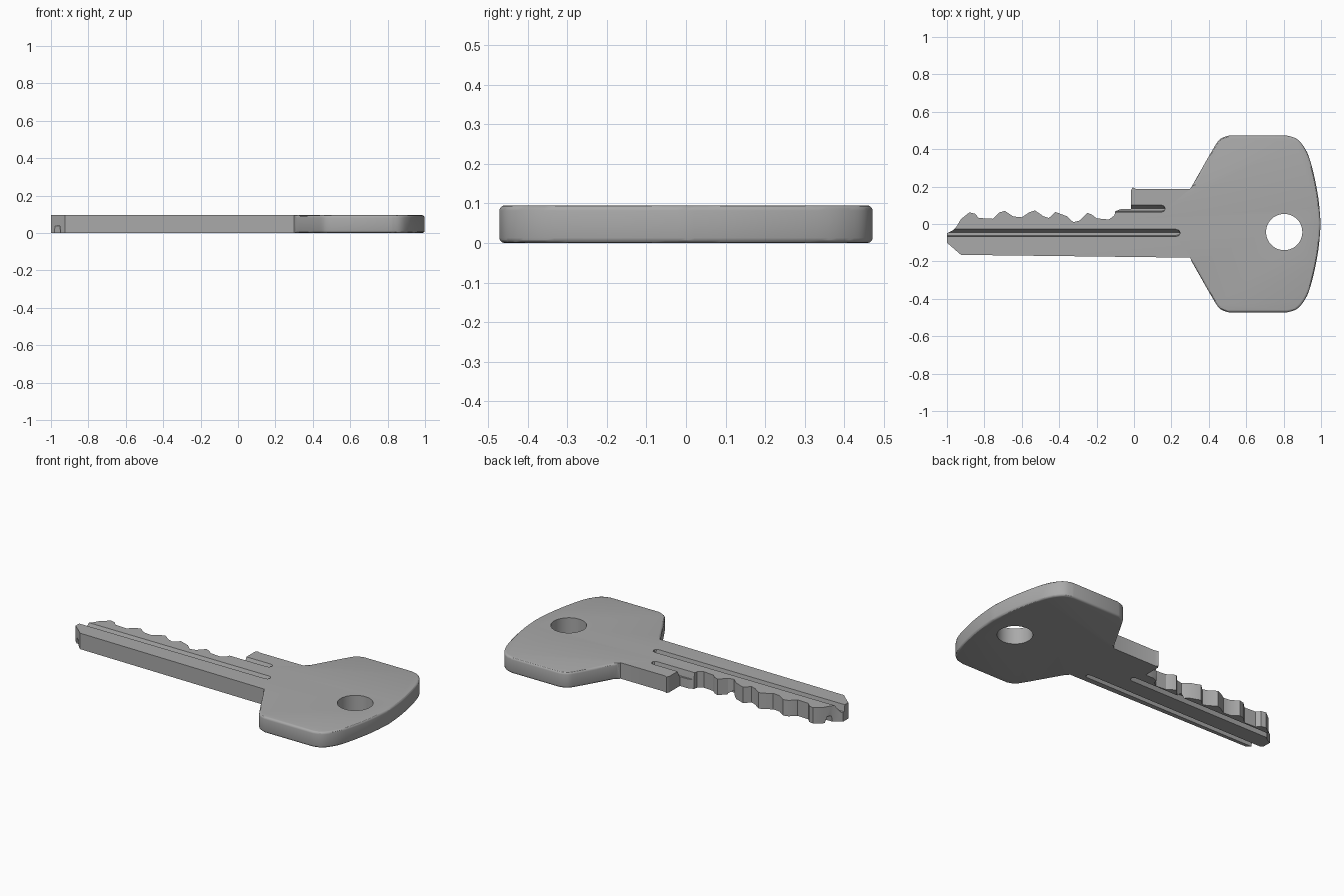
import bpy, bmesh, math
from mathutils import Vector

if "Cube" in bpy.data.objects:
    bpy.data.objects.remove(bpy.data.objects["Cube"])

H = 0.095  # key thickness

metal = bpy.data.materials.new("grey metal")
metal.diffuse_color = (0.4, 0.4, 0.4, 1)
metal.use_nodes = True
metal.node_tree.nodes["Principled BSDF"].inputs["Base Color"].default_value = metal.diffuse_color


def make_object(name, bm):
    bmesh.ops.recalc_face_normals(bm, faces=bm.faces)
    me = bpy.data.meshes.new(name)
    bm.to_mesh(me)
    bm.free()
    ob = bpy.data.objects.new(name, me)
    bpy.context.collection.objects.link(ob)
    me.materials.append(metal)
    return ob


def smooth_curve(pts, n=4):
    """Catmull-Rom interpolation through 2D points."""
    p = [Vector(q) for q in pts]
    p = [p[0]] + p + [p[-1]]
    out = []
    for i in range(1, len(p) - 2):
        a, b, c, d = p[i - 1:i + 3]
        for k in range(n):
            t = k / n
            out.append(0.5 * (2 * b + (c - a) * t + (2 * a - 5 * b + 4 * c - d) * t * t
                              + (3 * b - a - 3 * c + d) * t ** 3))
    return [tuple(v) for v in out] + [tuple(pts[-1])]


# head outline: upper half, mirrored to the lower half
neck = smooth_curve([(0.31, 0.203), (0.345, 0.265), (0.43, 0.413), (0.462, 0.455), (0.505, 0.472)], 3)
bow = smooth_curve([(0.82, 0.472), (0.865, 0.458), (0.90, 0.425), (0.935, 0.36),
                    (0.967, 0.24), (0.988, 0.12), (0.998, 0)], 4)
upper = neck + bow
lower = [(x, -y) for x, y in upper]

# cut edge of the blade, from the shoulder to the tip
teeth = [(0.30, 0.188), (0.01, 0.188), (-0.008, 0.196), (-0.016, 0.18), (-0.016, 0.08), (-0.07, 0.08),
         (-0.10, 0.068), (-0.105, 0.045), (-0.135, 0.024), (-0.20, 0.03), (-0.225, 0.05),
         (-0.25, 0.06), (-0.29, 0.018), (-0.325, 0.01), (-0.36, 0.042), (-0.42, 0.064),
         (-0.455, 0.032), (-0.485, 0.042), (-0.53, 0.073), (-0.56, 0.062), (-0.60, 0.036),
         (-0.645, 0.04), (-0.69, 0.07), (-0.72, 0.062), (-0.755, 0.028), (-0.83, 0.032),
         (-0.85, 0.055), (-0.88, 0.062), (-0.925, 0.026), (-0.95, -0.015), (-0.968, -0.034),
         (-1.0, -0.05), (-1.0, -0.10), (-0.925, -0.165), (0.30, -0.18)]
outline = teeth + lower + upper[::-1][1:]

# key body: extruded outline with rounded head rim
bm = bmesh.new()
base = bm.faces.new([bm.verts.new((x, y, 0)) for x, y in outline])
ext = bmesh.ops.extrude_face_region(bm, geom=[base])
bmesh.ops.translate(bm, vec=(0, 0, H), verts=[v for v in ext["geom"] if isinstance(v, bmesh.types.BMVert)])
rim = [e for e in bm.edges if all(v.co.x > 0.305 for v in e.verts)
       and abs(e.verts[0].co.z - e.verts[1].co.z) < 1e-5]
bmesh.ops.bevel(bm, geom=rim, offset=0.013, segments=3, profile=0.5, affect='EDGES')
key = make_object("key", bm)


# cutters
def groove(name, x0, x1, y0, y1, depth, top, s0=0.0, s1=0.0):
    """Long channel with sloped walls (s0, s1) and a tapered end at x1."""
    z_out, z_face, z_in = (H + 0.02, H, H - depth) if top else (-0.02, 0, depth)
    ym, w = (y0 + y1) / 2, 0.25
    prof = [(y0, z_out), (y0, z_face), (y0 + s0, z_in), (y1 - s1, z_in), (y1, z_face), (y1, z_out)]
    bm = bmesh.new()
    rings = []
    for x, k in ((x0, 1), (x1 - 0.02, 1), (x1 - 0.006, 0.75), (x1, w)):
        rings.append([bm.verts.new((x, ym + (y - ym) * k, z)) for y, z in prof])
    for a, b in zip(rings, rings[1:]):
        for i in range(6):
            j = (i + 1) % 6
            bm.faces.new((a[i], a[j], b[j], b[i]))
    bm.faces.new(rings[0])
    bm.faces.new(rings[-1])
    return make_object(name, bm)


hole = bmesh.new()
bmesh.ops.create_cone(hole, cap_ends=True, segments=48, radius1=0.097, radius2=0.097, depth=0.4)
bmesh.ops.translate(hole, vec=(0.803, -0.043, 0), verts=hole.verts)

cutters = [
    make_object("ring_hole_cutter", hole),
    groove("top_long_groove_cutter", -1.1, 0.245, -0.067, -0.028, 0.04, True, 0.006, 0.018),
    groove("top_short_groove_cutter", -0.2, 0.165, 0.063, 0.102, 0.04, True, 0.006, 0.018),
    groove("bottom_edge_groove_cutter", -1.1, 0.225, -0.145, -0.115, 0.036, False, 0.004, 0.004),
    groove("bottom_middle_groove_cutter", -1.1, 0.02, -0.018, 0.02, 0.036, False, 0.004, 0.012),
]
for c in cutters:
    c.hide_render = True
    m = key.modifiers.new(c.name, 'BOOLEAN')
    m.operation = 'DIFFERENCE'
    m.solver = 'EXACT'
    m.object = c

# apply the cuts, drop the cutters and shade
bpy.context.view_layer.objects.active = key
key.select_set(True)
for m in list(key.modifiers):
    bpy.ops.object.modifier_apply(modifier=m.name)
for c in cutters:
    bpy.data.objects.remove(c, do_unlink=True)
bpy.ops.object.shade_smooth_by_angle(angle=math.radians(30))
